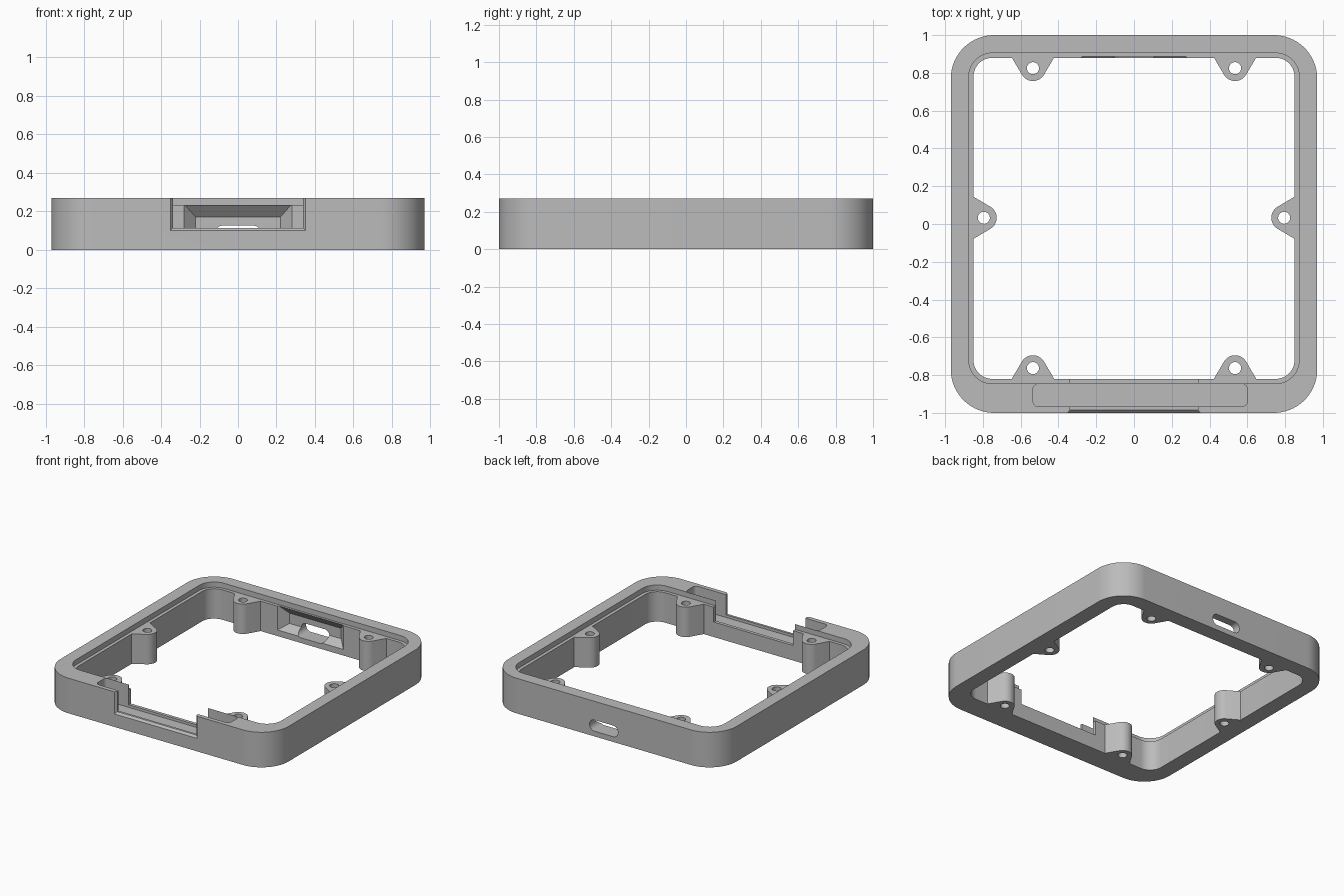
import bpy, bmesh, math
from mathutils import Vector, Matrix

if "Cube" in bpy.data.objects:
    bpy.data.objects.remove(bpy.data.objects["Cube"])

H = 0.27          # frame height
LEDGE = 0.23      # height of the inner ledge and boss tops

grey = bpy.data.materials.new("plain grey")
grey.use_nodes = True
grey.diffuse_color = (0.5, 0.5, 0.5, 1)
grey.node_tree.nodes["Principled BSDF"].inputs["Base Color"].default_value = (0.5, 0.5, 0.5, 1)


def skin(name, rings):
    """Closed solid through a list of matching point loops."""
    bm = bmesh.new()
    loops = [[bm.verts.new(p) for p in ring] for ring in rings]
    n = len(loops[0])
    for a, b in zip(loops, loops[1:]):
        for i in range(n):
            j = (i + 1) % n
            bm.faces.new((a[i], a[j], b[j], b[i]))
    bm.faces.new(loops[0])
    bm.faces.new(loops[-1])
    bmesh.ops.recalc_face_normals(bm, faces=bm.faces)
    mesh = bpy.data.meshes.new(name)
    bm.to_mesh(mesh)
    bm.free()
    mesh.materials.append(grey)
    obj = bpy.data.objects.new(name, mesh)
    bpy.context.collection.objects.link(obj)
    return obj


def prism(name, outline, z0, z1):
    return skin(name, [[(x, y, z) for x, y in outline] for z in (z0, z1)])


def rounded(x0, x1, y0, y1, r, steps=12):
    pts = []
    corners = [(x1 - r, y1 - r), (x0 + r, y1 - r), (x0 + r, y0 + r), (x1 - r, y0 + r)]
    for k, (cx, cy) in enumerate(corners):
        for i in range(steps + 1):
            a = math.pi / 2 * (k + i / steps)
            pts.append((cx + r * math.cos(a), cy + r * math.sin(a)))
    return pts


def rect(y, half, z0, z1):
    return [(-half, y, z0), (half, y, z0), (half, y, z1), (-half, y, z1)]


def cut(target, cutter):
    """Subtract the cutter, bake the result and remove the cutter."""
    mod = target.modifiers.new("cut", 'BOOLEAN')
    mod.operation = 'DIFFERENCE'
    mod.solver = 'EXACT'
    mod.object = cutter
    bpy.context.view_layer.update()
    graph = bpy.context.evaluated_depsgraph_get()
    baked = bpy.data.meshes.new_from_object(target.evaluated_get(graph))
    target.modifiers.clear()
    target.data = baked
    bpy.data.objects.remove(cutter)


# Screw bosses: hole centre and the direction they point in
bosses = [(s * 0.535, 0.825, -90) for s in (-1, 1)]
bosses += [(s * 0.535, -0.763, 90) for s in (-1, 1)]
bosses += [(-0.795, 0.033, 0), (0.795, 0.033, 180)]


def boss_outline(x, y, angle, r=0.068, back=0.056, half=0.112):
    t = math.atan2(half, -back) - math.acos(r / math.hypot(half, back))
    pts = [(-back - 0.05, half), (-back, half)]
    pts += [(r * math.cos(t * (1 - i / 8)), r * math.sin(t * (1 - i / 8))) for i in range(17)]
    pts += [(-back, -half), (-back - 0.05, -half)]
    turn = Matrix.Rotation(math.radians(angle), 2)
    return [tuple(turn @ Vector(p) + Vector((x, y))) for p in pts]


# Frame body with an opening that leaves the bosses standing
frame = prism("frame", rounded(-0.97, 0.97, -1, 1, 0.23, 20), 0, H)
opening = prism("opening", rounded(-0.85, 0.85, -0.82, 0.88, 0.1), -0.1, 0.4)
for b in bosses:
    cut(opening, prism("boss", boss_outline(*b), -0.2, 0.5))
cut(frame, opening)

# Ledge around the inside of the rim
cut(frame, prism("ledge", rounded(-0.875, 0.875, -0.845, 0.905, 0.125), LEDGE, 0.4))

# Screw holes
for x, y, _ in bosses:
    cut(frame, prism("hole", rounded(x - 0.032, x + 0.032, y - 0.032, y + 0.032, 0.0319, 6), -0.1, 0.4))

# Front window with a chamfered outer edge
cut(frame, skin("window", [rect(-1.01, 0.36, 0.09, 0.4), rect(-0.985, 0.338, 0.115, 0.4),
                           rect(-0.8, 0.338, 0.115, 0.4)]))

# Slot inside the front wall
cut(frame, prism("slot", rounded(-0.535, 0.6, -0.967, -0.8455, 0.03, 6), 0.095, 0.4))

# Funnel on the inside of the back wall
cut(frame, skin("funnel", [rect(0.87, 0.29, 0.04, 0.25), rect(0.94, 0.22, 0.09, 0.17)]))

# Rounded port through the back wall
port = rounded(-0.12, 0.12, 0.04, 0.126, 0.04, 8)
cut(frame, skin("port", [[(x, y, z) for x, z in port] for y in (0.86, 1.1)]))

# Smooth curved walls, keep edges sharp
bpy.ops.object.select_all(action='DESELECT')
frame.select_set(True)
bpy.context.view_layer.objects.active = frame
bpy.ops.object.shade_smooth_by_angle(angle=math.radians(30))
